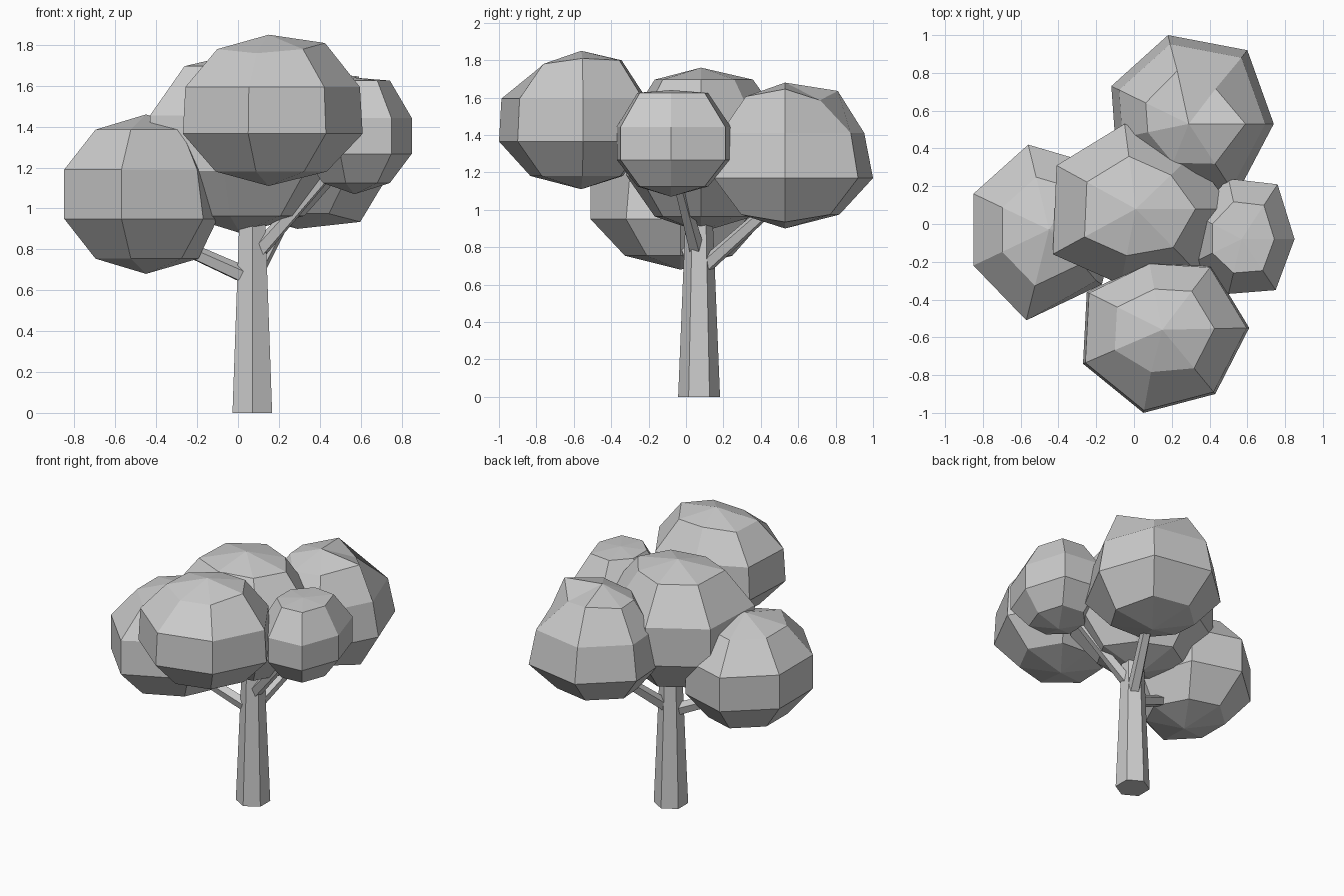
import bpy, bmesh, math
from mathutils import Vector

if "Cube" in bpy.data.objects:
    bpy.data.objects.remove(bpy.data.objects["Cube"])


def finish(name, bm):
    bmesh.ops.recalc_face_normals(bm, faces=bm.faces)
    mesh = bpy.data.meshes.new(name)
    bm.to_mesh(mesh)
    bm.free()
    obj = bpy.data.objects.new(name, mesh)
    bpy.context.collection.objects.link(obj)
    return obj


def limb(name, a, b, r1, r2, sides):
    """Tapered prism running from a to b."""
    a, b = Vector(a), Vector(b)
    bm = bmesh.new()
    bmesh.ops.create_cone(bm, cap_ends=True, segments=sides,
                          radius1=r1, radius2=r2, depth=(b - a).length)
    obj = finish(name, bm)
    obj.location = (a + b) / 2
    obj.rotation_euler = (b - a).to_track_quat('Z', 'Y').to_euler()
    return obj


def leaf_clump(name, centre, z_low, z_high, outline, upper=1.0, lift=0.0, nudge={}):
    """Five-band faceted ball whose plan follows a seven-point outline.
    lift raises the top ring; nudge moves single points, keyed (ring, index)."""
    cx, cy = centre
    mid, half = (z_low + z_high) / 2, (z_high - z_low) / 2
    bm = bmesh.new()
    top = bm.verts.new((cx, cy, z_high))
    bottom = bm.verts.new((cx, cy, z_low))
    rings = []
    for i in range(4):
        ang = math.radians(36 * (i + 1))
        s = math.sin(ang) / math.sin(math.radians(72)) * (upper if i < 2 else 1)
        z = mid + half * math.cos(ang) + (lift if i == 0 else 0)
        rings.append([bm.verts.new(Vector((cx + (x - cx) * s, cy + (y - cy) * s, z))
                                   + Vector(nudge.get((i, k), (0, 0, 0))))
                      for k, (x, y) in enumerate(outline)])
    n = len(outline)
    for k in range(n):
        j = (k + 1) % n
        bm.faces.new((top, rings[0][k], rings[0][j]))
        bm.faces.new((bottom, rings[3][j], rings[3][k]))
        for r, q in zip(rings, rings[1:]):
            bm.faces.new((r[k], q[k], q[j], r[j]))
    return finish(name, bm)


# Hexagonal trunk with corners facing front and back
limb("trunk", (0.07, 0.07, 0), (0.07, 0.07, 1.1), 0.112, 0.067, 6)

# Branches
limb("branch_left", (0.06, 0.06, 0.66), (-0.36, -0.02, 0.85), 0.045, 0.035, 5)
limb("branch_right", (0.08, 0.06, 0.77), (0.48, -0.06, 1.22), 0.045, 0.03, 5)
limb("branch_back", (0.08, 0.08, 0.68), (0.26, 0.46, 1.02), 0.045, 0.035, 5)

# Leaf clumps
leaf_clump("leaves_front", (0.15, -0.56), 1.11, 1.85,
           [(-0.27, -0.74), (0.05, -1.0), (0.43, -0.9), (0.61, -0.55),
            (0.41, -0.22), (0.08, -0.2), (-0.25, -0.36)], 0.97,
           nudge={(0, 3): (0, 0, 0.03), (0, 4): (0, 0, 0.02), (0, 5): (0, 0, 0.02),
                  (0, 1): (0, 0.04, -0.02)})
leaf_clump("leaves_left", (-0.45, -0.03), 0.68, 1.46,
           [(-0.85, 0.16), (-0.85, -0.22), (-0.57, -0.51), (-0.17, -0.32),
            (-0.10, -0.03), (-0.22, 0.32), (-0.56, 0.42)],
           nudge={(1, 4): (-0.05, 0, 0), (1, 3): (-0.03, 0.02, 0),
                  (3, 4): (0.04, 0, 0)})
leaf_clump("leaves_centre", (0.01, 0.08), 0.88, 1.76,
           [(0.52, 0.08), (0.31, 0.37), (-0.05, 0.53), (-0.41, 0.31),
            (-0.43, -0.16), (-0.07, -0.32), (0.33, -0.25)], lift=0.02)
leaf_clump("leaves_back", (0.29, 0.53), 0.90, 1.68,
           [(-0.12, 0.73), (0.18, 1.0), (0.6, 0.92), (0.74, 0.53),
            (0.54, 0.15), (0.14, 0.16), (-0.10, 0.45)], 0.9,
           nudge={(0, 1): (0, 0.02, 0.03), (0, 2): (-0.03, -0.03, -0.02),
                  (0, 3): (0.05, 0, 0.04), (0, 5): (0, 0, -0.03),
                  (3, 3): (0.03, 0, -0.04)})
leaf_clump("leaves_right", (0.57, -0.08), 1.07, 1.64,
           [(0.85, -0.08), (0.75, -0.35), (0.5, -0.37), (0.32, -0.2),
            (0.32, 0.05), (0.5, 0.24), (0.76, 0.21)], lift=0.04)
